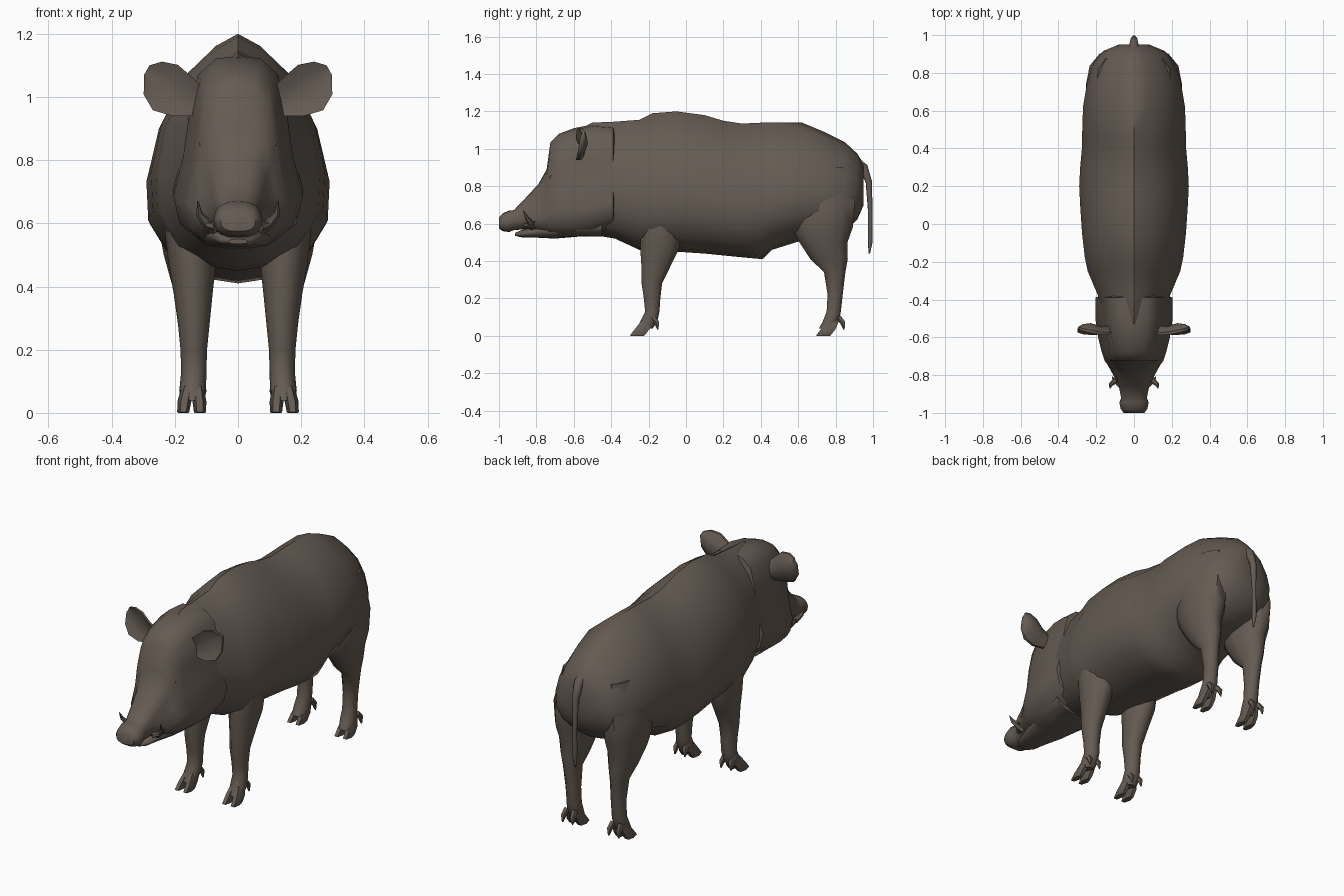
import bpy, bmesh, math
from mathutils import Vector

hide = bpy.data.materials.new("brown hide")
hide.diffuse_color = (0.13, 0.105, 0.085, 1)


def loft(name, rings, mirror=False, angle=50):
    """Skin a list of equal-length closed rings and cap the ends."""
    bm = bmesh.new()
    vs = [[bm.verts.new(p) for p in r] for r in rings]
    n = len(vs[0])
    for a, b in zip(vs, vs[1:]):
        for i in range(n):
            bm.faces.new((a[i], a[(i + 1) % n], b[(i + 1) % n], b[i]))
    bm.faces.new(vs[0])
    bm.faces.new(vs[-1])
    bmesh.ops.recalc_face_normals(bm, faces=bm.faces)
    me = bpy.data.meshes.new(name)
    bm.to_mesh(me)
    bm.free()
    me.materials.append(hide)
    ob = bpy.data.objects.new(name, me)
    bpy.context.collection.objects.link(ob)
    if mirror:
        ob.modifiers.new("mirror", 'MIRROR')
    bpy.context.view_layer.objects.active = ob
    ob.select_set(True)
    bpy.ops.object.shade_smooth_by_angle(angle=math.radians(angle))
    ob.select_set(False)
    return ob


def section(shape, y, zb, zt, w):
    """Symmetric upright section; shape is the right half, top to bottom."""
    half = [(x * w, y, zb + f * (zt - zb)) for x, f in shape]
    return half + [(-x, yy, z) for x, yy, z in half[-2:0:-1]]


def limb(name, rows, n=10):
    """Mirrored leg from rows of z, centre x, front y, back y, half width."""
    loft(name, [[(cx + rx * math.cos(t), (y0 + y1) / 2 + (y1 - y0) / 2 * math.sin(t), z)
                 for t in (i * math.tau / n for i in range(n))]
                for z, cx, y0, y1, rx in rows], True)


def tube(name, path, n=6, mirror=False):
    """Tapered round tube along points of x, y, z, radius."""
    pts = [Vector(p[:3]) for p in path]
    rings = []
    for i, p in enumerate(pts):
        d = (pts[min(i + 1, len(pts) - 1)] - pts[max(i - 1, 0)]).normalized()
        u = d.cross(Vector((0.3, 1, 0.1))).normalized()
        v = d.cross(u)
        rings.append([p + path[i][3] * (u * math.cos(k * math.tau / n) + v * math.sin(k * math.tau / n))
                      for k in range(n)])
    loft(name, rings, mirror)


# Trunk with ridged back
trunk = [(0, 1), (.25, .95), (.62, .82), (.88, .62), (1, .42), (.98, .25), (.75, .1), (.35, .02), (0, 0)]
loft("body", [section(trunk, *r) for r in (
    (-.62, .60, 1.08, .12), (-.50, .54, 1.14, .165), (-.38, .52, 1.145, .19), (-.25, .46, 1.155, .245),
    (-.18, .45, 1.19, .26), (-.05, .45, 1.20, .275), (.10, .44, 1.18, .285), (.20, .43, 1.15, .29),
    (.30, .42, 1.135, .285), (.41, .41, 1.14, .275), (.46, .46, 1.14, .275), (.62, .51, 1.14, .27),
    (.74, .53, 1.09, .25), (.85, .56, 1.035, .215), (.915, .62, .975, .165), (.95, .70, .92, .08))])

# Head: snout disc, bridge, steep brow and broad cheeks
skull = [(0, 1), (.35, .985), (.62, .9), (.75, .7), (.85, .45), (1, .25), (.9, .1), (.5, 0), (0, 0)]
snout = [(0, 1), (.4, .98), (.75, .88), (.92, .7), (1, .5), (.95, .3), (.75, .1), (.4, .01), (0, 0)]
loft("head", [section(snout, *r) for r in (
    (-1.0, .575, .635, .055), (-.98, .56, .655, .07), (-.945, .555, .67, .078), (-.92, .565, .672, .068),
    (-.86, .57, .735, .08))] + [section(skull, *r) for r in (
    (-.79, .56, .81, .115), (-.745, .55, .89, .14), (-.725, .54, 1.035, .155), (-.68, .53, 1.08, .17),
    (-.60, .53, 1.11, .19), (-.50, .54, 1.13, .205), (-.39, .58, 1.12, .205), (-.37, .64, 1.05, .15))])
loft("lower_jaw", [section(snout, *r) for r in (
    (-.915, .535, .55, .03), (-.88, .527, .565, .058), (-.80, .525, .59, .08), (-.70, .52, .62, .11),
    (-.58, .53, .65, .15), (-.45, .53, .65, .15))])

# Cupped ears, opening forward and outward
ear = []
for x, y, z, hw, c in ((.12, -.56, .98, .04, .02), (.175, -.575, 1.0, .06, .035),
                       (.23, -.57, 1.03, .072, .045), (.27, -.56, 1.06, .052, .03),
                       (.289, -.55, 1.085, .015, .01)):
    back = [(x - .55 * hw * s, y + c * (1 - s * s), z + hw * s) for s in (-1, -.5, 0, .5, 1)]
    front = [(x - .55 * hw * s, y - .014 + .55 * c * (1 - s * s), z + hw * s) for s in (1, .5, 0, -.5, -1)]
    ear.append(back + front)
loft("ears", ear, True)

# Tusks, eyes and tail
tube("tusks", [(.07, -.82, .58, .018), (.10, -.83, .60, .016), (.123, -.85, .63, .011), (.127, -.87, .67, .002)], 6, True)
tube("upper_tusks", [(.07, -.86, .59, .014), (.10, -.83, .595, .012), (.115, -.81, .61, .003)], 6, True)
tube("eyes", [(.10, -.715, .85, .008), (.112, -.72, .85, .014), (.122, -.722, .85, .006)], 8, True)
tube("tail", [(0, .90, .93, .03), (0, .95, .90, .025), (0, .978, .82, .018), (0, .985, .66, .012),
              (0, .985, .50, .013), (0, .98, .44, .004)], 8)

# Legs
limb("front_legs", [(.82, .15, -.22, -.02, .06), (.65, .155, -.25, -.01, .085), (.47, .145, -.25, -.03, .075),
                    (.38, .142, -.243, -.075, .062), (.28, .14, -.24, -.125, .05), (.20, .14, -.228, -.135, .042),
                    (.13, .14, -.22, -.14, .04), (.08, .143, -.245, -.15, .042), (.04, .145, -.265, -.175, .036)])
limb("hind_legs", [(.90, .13, .60, .88, .07), (.70, .15, .56, .91, .105), (.58, .152, .56, .90, .098),
                   (.50, .15, .60, .87, .085), (.41, .148, .66, .87, .062), (.34, .145, .735, .855, .045),
                   (.22, .14, .755, .84, .038), (.13, .14, .75, .83, .038), (.08, .143, .73, .82, .042),
                   (.04, .145, .71, .79, .036)])

# Cloven hooves and dewclaws
for name, y in (("front", -.26), ("hind", .735)):
    for side, dx in (("inner", -.024), ("outer", .024)):
        limb(f"{name}_{side}_hooves", [(.085, .143 + dx * .7, y + .02, y + .09, .018),
                                       (.035, .146 + dx, y - .02, y + .07, .022),
                                       (.003, .147 + dx * 1.1, y - .045, y + .045, .019),
                                       (0, .147 + dx * 1.1, y - .04, y + .04, .017)], 6)
        tube(f"{name}_{side}_dewclaws", [(.143 + dx, y + .08, .10, .016), (.143 + dx * 1.2, y + .105, .07, .015),
                                         (.143 + dx * 1.3, y + .11, .035, .004)], 5, True)
